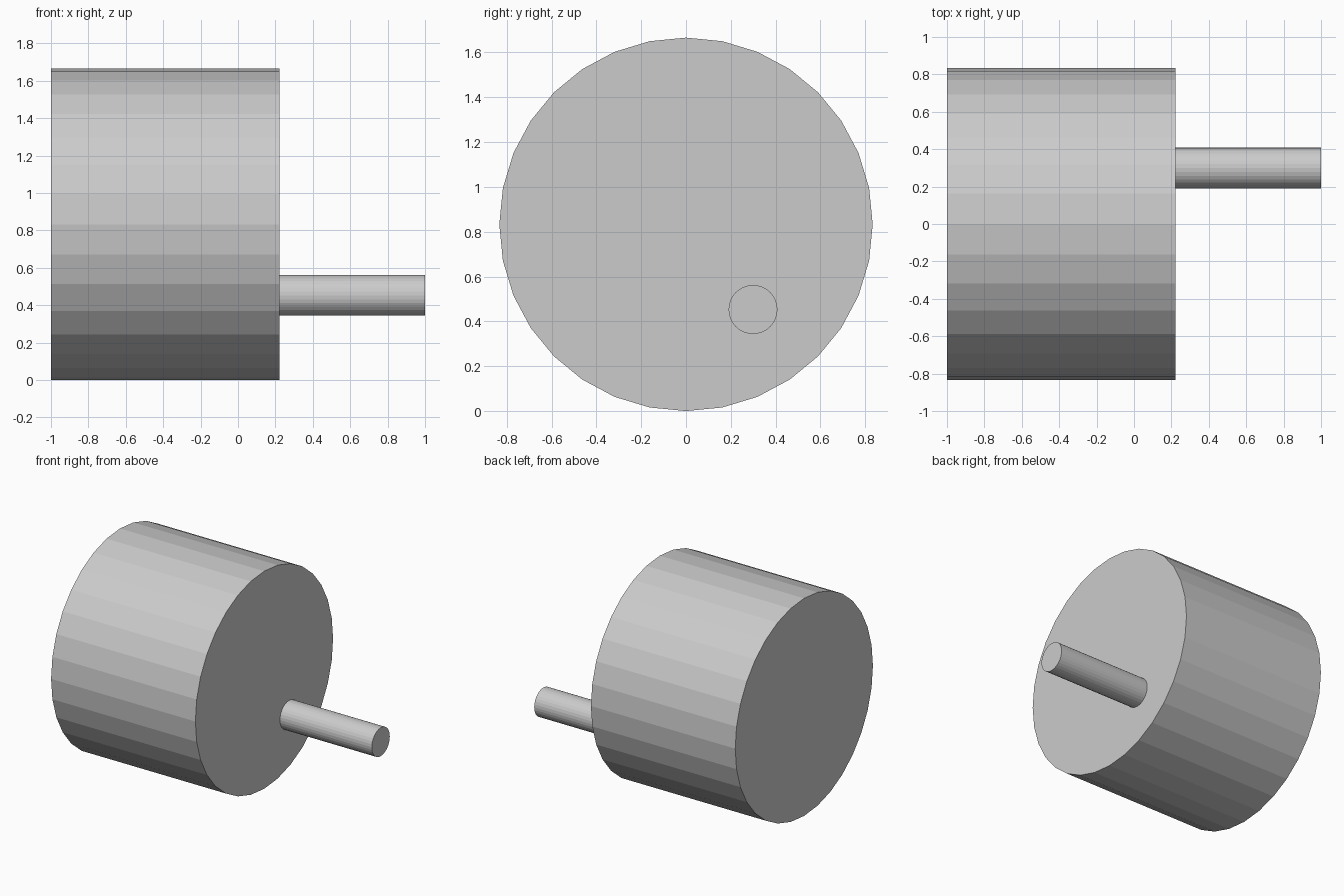
import bpy
from math import pi

if "Cube" in bpy.data.objects:
    bpy.data.objects.remove(bpy.data.objects["Cube"])


def rod(name, x0, x1, y, z, radius, sides=32):
    """Flat-sided cylinder lying along x from x0 to x1."""
    bpy.ops.mesh.primitive_cylinder_add(
        vertices=sides, radius=radius, depth=x1 - x0,
        location=((x0 + x1) / 2, y, z), rotation=(0, pi / 2, 0))
    obj = bpy.context.object
    obj.name = name
    bpy.ops.object.transform_apply(location=False, rotation=True, scale=True)
    return obj


R = 0.833        # drum radius, drum rests on z = 0
FACE_X = 0.222   # drum face carrying the pin

# Large drum
rod("drum", -1.0, FACE_X, 0.0, R, R)

# Off-centre crank pin
rod("crank_pin", FACE_X, 1.0, 0.299, 0.453, 0.109)
